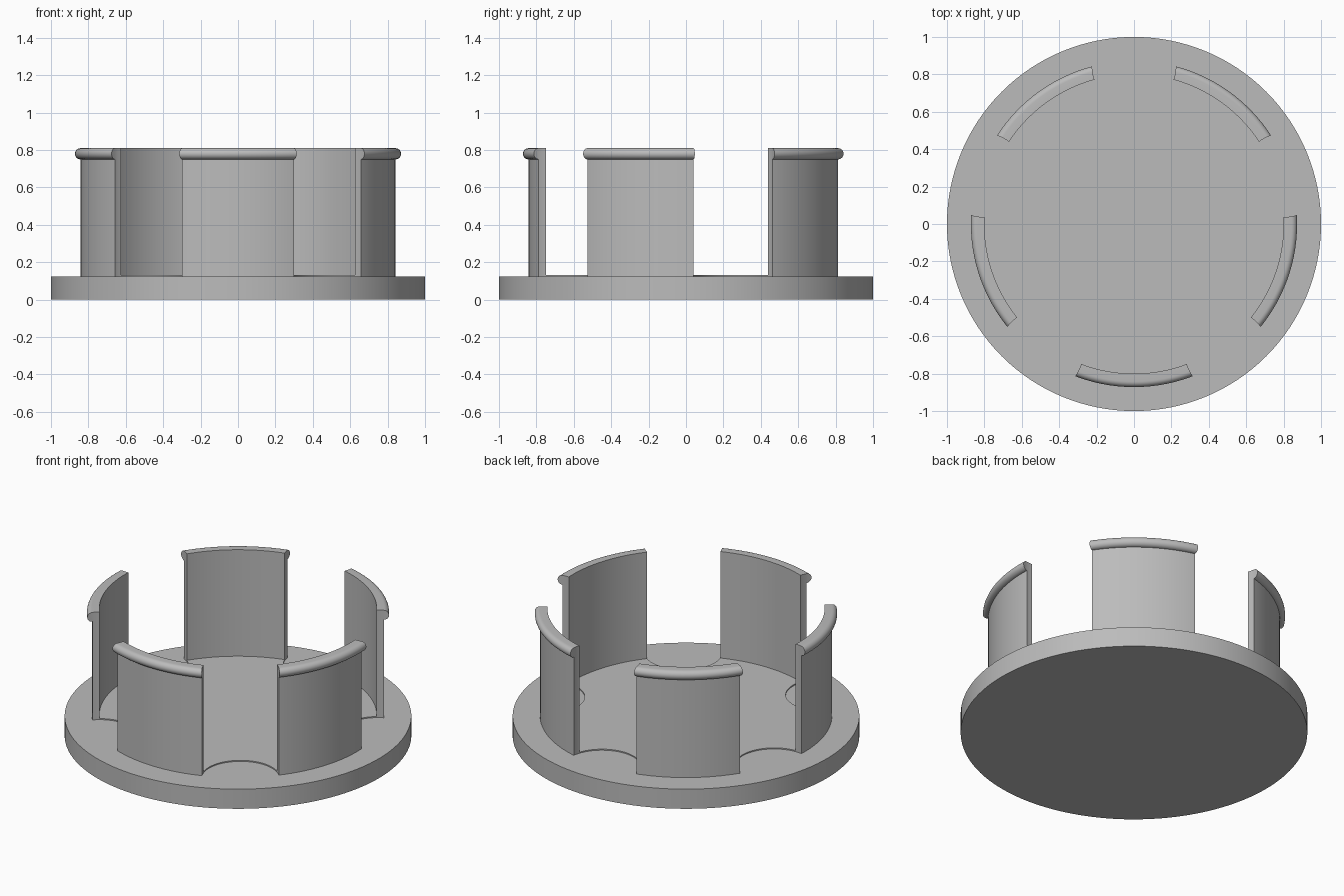
import bpy, bmesh
from math import sin, cos, pi, radians

if "Cube" in bpy.data.objects:
    bpy.data.objects.remove(bpy.data.objects["Cube"])

GREY = (0.5, 0.5, 0.5, 1)
mat = bpy.data.materials.new("plain grey")
mat.use_nodes = True
mat.diffuse_color = GREY
mat.node_tree.nodes["Principled BSDF"].inputs["Base Color"].default_value = GREY

NOTCHES = 5
NOTCH_R, NOTCH_DIST = 0.224, 0.845
BASE_TOP, FLOOR_TOP, TOP = 0.125, 0.132, 0.81
INNER_R, WALL_R, LIP_R = 0.8, 0.842, 0.03


def disc(name, radius, z0, z1, x=0, y=0, sides=128):
    bpy.ops.mesh.primitive_cylinder_add(vertices=sides, radius=radius, depth=z1 - z0,
                                        location=(x, y, (z0 + z1) / 2))
    ob = bpy.context.object
    ob.name = name
    ob.data.materials.append(mat)
    return ob


def revolve(name, profile, steps=160):
    """Closed (radius, z) profile swept a full turn about z."""
    bm = bmesh.new()
    rings = []
    for i in range(steps):
        a = 2 * pi * i / steps
        rings.append([bm.verts.new((r * cos(a), r * sin(a), z)) for r, z in profile])
    n = len(profile)
    for i in range(steps):
        p, q = rings[i], rings[(i + 1) % steps]
        for j in range(n):
            k = (j + 1) % n
            bm.faces.new((p[j], q[j], q[k], p[k]))
    bmesh.ops.recalc_face_normals(bm, faces=bm.faces)
    me = bpy.data.meshes.new(name)
    bm.to_mesh(me)
    bm.free()
    ob = bpy.data.objects.new(name, me)
    bpy.context.collection.objects.link(ob)
    me.materials.append(mat)
    return ob


def activate(ob):
    bpy.ops.object.select_all(action='DESELECT')
    ob.select_set(True)
    bpy.context.view_layer.objects.active = ob


# Base plate and slightly raised inner floor
base = disc("base_plate", 1, 0, BASE_TOP)
floor = disc("raised_floor", (INNER_R + WALL_R) / 2, 0.08, FLOOR_TOP)

# Clip wall with a rounded lip around its top edge
lip_z = TOP - LIP_R
lip = [(WALL_R + LIP_R * cos(radians(a)), lip_z + LIP_R * sin(radians(a)))
       for a in range(-90, 91, 15)]
wall = revolve("clip_walls", [(INNER_R, 0.08), (WALL_R, 0.08)] + lip + [(INNER_R, TOP)])

# Round notches split the wall into five clips and bite into the floor
for i in range(NOTCHES):
    a = pi / 2 + 2 * pi * i / NOTCHES
    cutter = disc("notch_cutter", NOTCH_R, 0.04, 1,
                  NOTCH_DIST * cos(a), NOTCH_DIST * sin(a), 64)
    cutter.hide_render = True
    for ob in (floor, wall):
        activate(ob)
        mod = ob.modifiers.new("notch", 'BOOLEAN')
        mod.operation = 'DIFFERENCE'
        mod.solver = 'EXACT'
        mod.object = cutter
        bpy.ops.object.modifier_apply(modifier=mod.name)
    bpy.data.objects.remove(cutter)

for ob in (base, floor, wall):
    activate(ob)
    bpy.ops.object.shade_smooth_by_angle(angle=radians(30))
